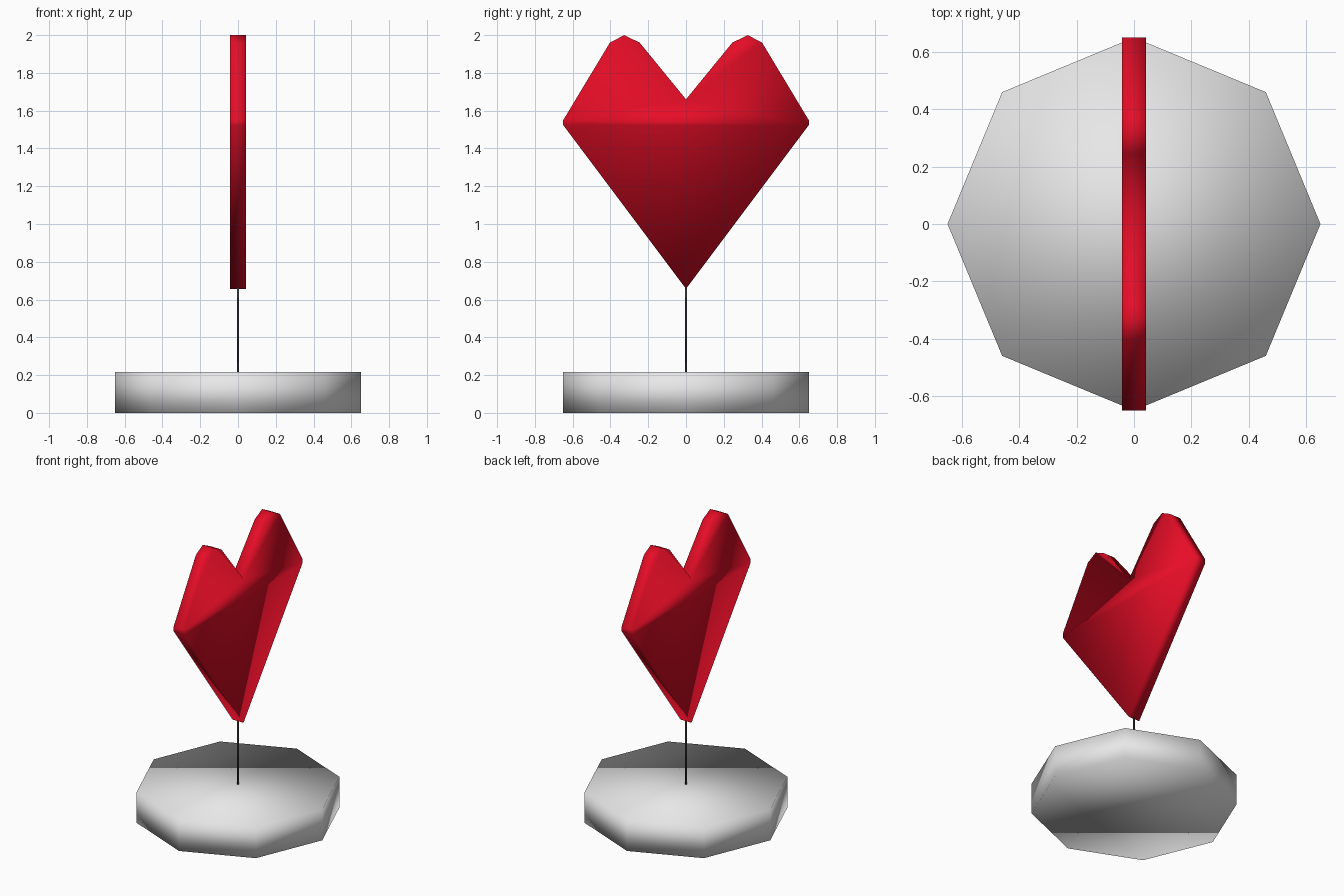
import bpy, bmesh
from math import radians, cos, sin

if "Cube" in bpy.data.objects:
    bpy.data.objects.remove(bpy.data.objects["Cube"])


def material(name, colour):
    m = bpy.data.materials.new(name)
    m.diffuse_color = (*colour, 1.0)
    m.use_nodes = True
    m.node_tree.nodes["Principled BSDF"].inputs["Base Color"].default_value = m.diffuse_color
    return m


def extrude_profile(name, points, direction, mat):
    """Closed outline extruded into a solid with smooth shading."""
    bm = bmesh.new()
    face = bm.faces.new([bm.verts.new(p) for p in points])
    ext = bmesh.ops.extrude_face_region(bm, geom=[face], use_keep_orig=True)
    moved = [g for g in ext["geom"] if isinstance(g, bmesh.types.BMVert)]
    bmesh.ops.translate(bm, verts=moved, vec=direction)
    bmesh.ops.recalc_face_normals(bm, faces=bm.faces)
    for f in bm.faces:
        f.smooth = True
    mesh = bpy.data.meshes.new(name)
    bm.to_mesh(mesh)
    bm.free()
    mesh.materials.append(mat)
    obj = bpy.data.objects.new(name, mesh)
    bpy.context.collection.objects.link(obj)
    return obj


def ring(radius, sides, z):
    return [(radius * cos(radians(360 * i / sides)),
             radius * sin(radians(360 * i / sides)), z) for i in range(sides)]


white = material("base white", (0.8, 0.8, 0.8))
red = material("heart red", (0.8, 0.004, 0.02))
grey = material("rod grey", (0.07, 0.07, 0.07))

# Octagonal base
extrude_profile("base", ring(0.65, 8, 0.0), (0, 0, 0.217), white)

# Thin rod holding the heart
extrude_profile("rod", ring(0.005, 8, 0.2), (0, 0, 0.48), grey)

# Heart plate: half outline in y, z mirrored to the other side
half = [(0.65, 1.523), (0.65, 1.55), (0.403, 1.96), (0.327, 2.0), (0.245, 1.96)]
outline = [(0, 0.657)] + half + [(0, 1.66)] + [(-y, z) for y, z in reversed(half)]
extrude_profile("heart", [(-0.0425, y, z) for y, z in outline], (0.085, 0, 0), red)
